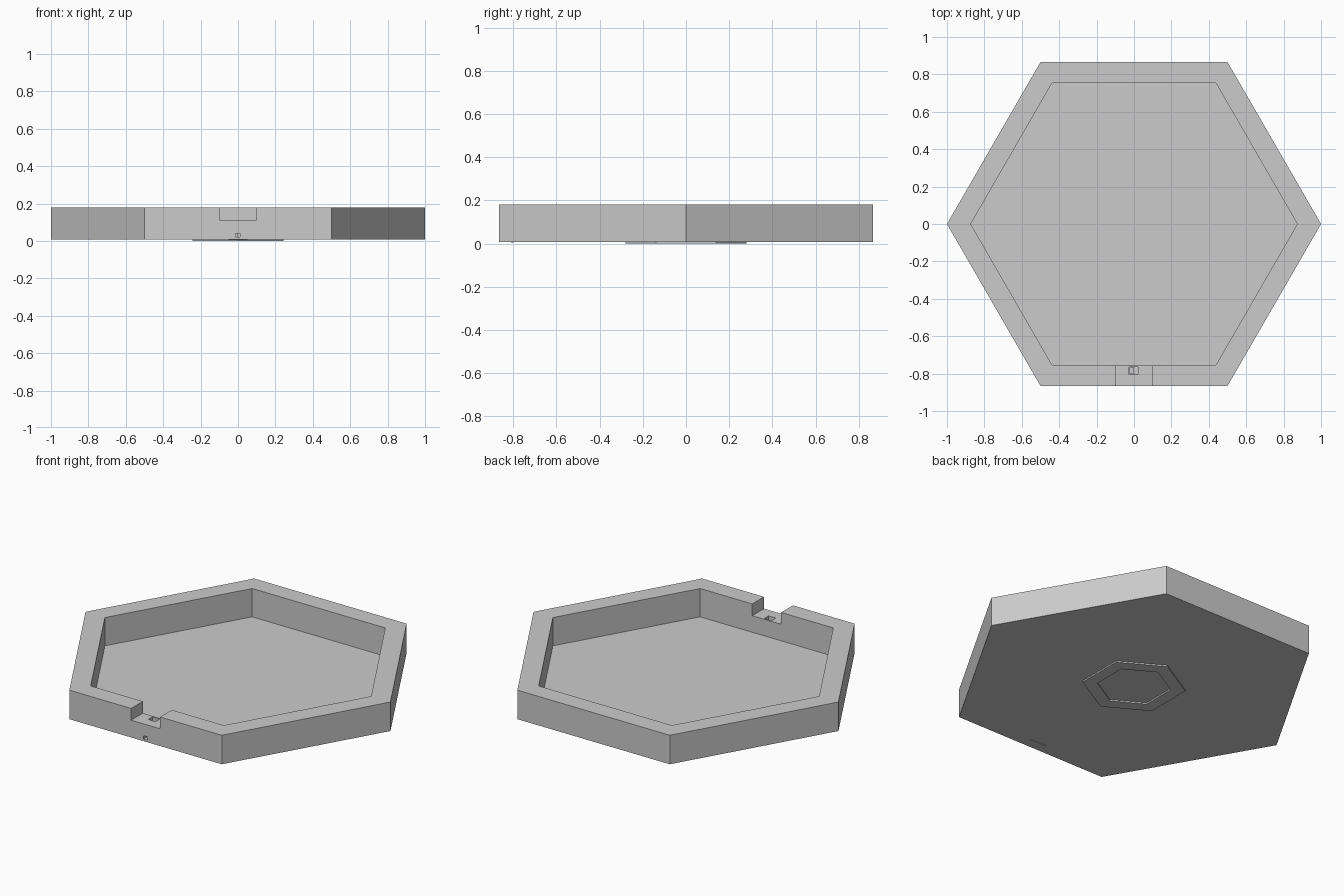
import bpy, bmesh, math

if "Cube" in bpy.data.objects:
    bpy.data.objects.remove(bpy.data.objects["Cube"])

grey = bpy.data.materials.new("light_grey")
grey.diffuse_color = (0.6, 0.6, 0.6, 1)
grey.use_nodes = True
grey.node_tree.nodes["Principled BSDF"].inputs["Base Color"].default_value = grey.diffuse_color


def finish(name, bm):
    bmesh.ops.recalc_face_normals(bm, faces=bm.faces[:])
    mesh = bpy.data.meshes.new(name)
    bm.to_mesh(mesh)
    bm.free()
    mesh.materials.append(grey)
    ob = bpy.data.objects.new(name, mesh)
    bpy.context.collection.objects.link(ob)
    return ob


def hexagon(name, radius, z0, z1, turn=0.0):
    """Six-sided prism between two heights."""
    bm = bmesh.new()
    rings = [[bm.verts.new((radius * math.cos(turn + i * math.pi / 3),
                            radius * math.sin(turn + i * math.pi / 3), z))
              for i in range(6)] for z in (z0, z1)]
    bm.faces.new(rings[0])
    bm.faces.new(rings[1])
    for i in range(6):
        j = (i + 1) % 6
        bm.faces.new((rings[0][i], rings[0][j], rings[1][j], rings[1][i]))
    return finish(name, bm)


def box(name, x0, x1, y0, y1, z0, z1):
    bm = bmesh.new()
    bmesh.ops.create_cube(bm, size=1)
    for v in bm.verts:
        v.co = ((x0 + x1) / 2 + v.co.x * (x1 - x0),
                (y0 + y1) / 2 + v.co.y * (y1 - y0),
                (z0 + z1) / 2 + v.co.z * (z1 - z0))
    return finish(name, bm)


def cut(target, cutter):
    """Subtract the cutter, then remove it."""
    mod = target.modifiers.new("cut", 'BOOLEAN')
    mod.operation = 'DIFFERENCE'
    mod.solver = 'EXACT'
    mod.object = cutter
    cutter.hide_render = True
    bpy.context.view_layer.update()
    bpy.context.view_layer.objects.active = target
    bpy.ops.object.modifier_apply(modifier=mod.name)
    bpy.data.objects.remove(cutter, do_unlink=True)


# Tray with a hollow inside and a thin floor
tray = hexagon("tray", 1.0, 0.008, 0.18)
cut(tray, hexagon("cavity_cutter", 0.873, 0.012, 0.3))

# Notch through the front wall
cut(tray, box("notch_cutter", -0.095, 0.095, -0.95, -0.70, 0.11, 0.3))

# Small shaft in the notch and the pin hole leading in from the front
cut(tray, box("shaft_cutter", -0.026, 0.022, -0.805, -0.765, 0.02, 0.15))
cut(tray, box("pin_hole_cutter", -0.014, 0.012, -0.95, -0.79, 0.02, 0.04))

# Thin hexagonal foot ring, turned by thirty degrees
foot = hexagon("foot_ring", 0.28, 0.0, 0.009, math.pi / 6)
cut(foot, hexagon("foot_cutter", 0.2, -0.05, 0.05, math.pi / 6))

# Small catch inside the shaft and its thin strip underneath
box("shaft_catch", -0.024, 0.0, -0.800, -0.768, 0.015, 0.07)
box("catch_strip", -0.05, 0.05, -0.81, -0.80, 0.004, 0.009)
